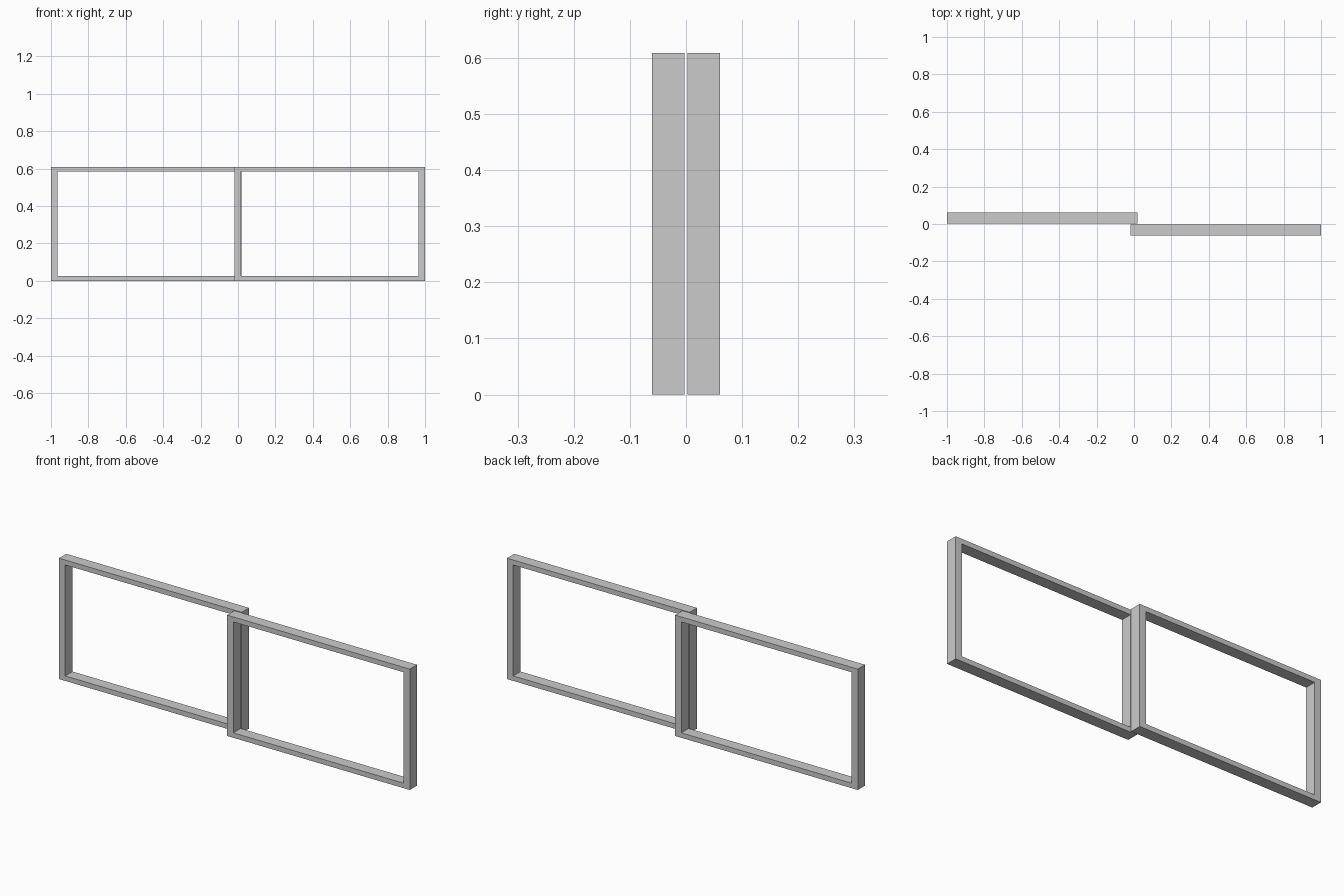
import bpy, bmesh

if "Cube" in bpy.data.objects:
    bpy.data.objects.remove(bpy.data.objects["Cube"])

HEIGHT = 0.609
STILE, RAIL = 0.035, 0.025      # face widths of uprights and horizontals
OVERLAP = 0.0185                # each sash passes the centre by this much
Y_IN, Y_OUT = 0.0027, 0.0605    # near and far faces of each sash


def sash_frame(name, x0, x1, y0, y1):
    """Hollow rectangular frame: a flat ring extruded through its depth."""
    bm = bmesh.new()

    def loop(dx, dz):
        return [bm.verts.new((x, y0, z)) for x, z in (
            (x0 + dx, dz), (x1 - dx, dz),
            (x1 - dx, HEIGHT - dz), (x0 + dx, HEIGHT - dz))]

    outer, inner = loop(0, 0), loop(STILE, RAIL)
    ring = [bm.faces.new((outer[i], outer[(i + 1) % 4],
                          inner[(i + 1) % 4], inner[i])) for i in range(4)]
    ext = bmesh.ops.extrude_face_region(bm, geom=ring, use_keep_orig=True)
    moved = [g for g in ext["geom"] if isinstance(g, bmesh.types.BMVert)]
    bmesh.ops.translate(bm, verts=moved, vec=(0, y1 - y0, 0))
    bmesh.ops.recalc_face_normals(bm, faces=bm.faces)

    mesh = bpy.data.meshes.new(name)
    bm.to_mesh(mesh)
    bm.free()
    obj = bpy.data.objects.new(name, mesh)
    bpy.context.collection.objects.link(obj)
    return obj


# Two sliding window sashes on neighbouring tracks, overlapping at the middle
sash_frame("rear_left_sash", -1, OVERLAP, Y_IN, Y_OUT)
sash_frame("front_right_sash", -OVERLAP, 1, -Y_OUT, -Y_IN)
